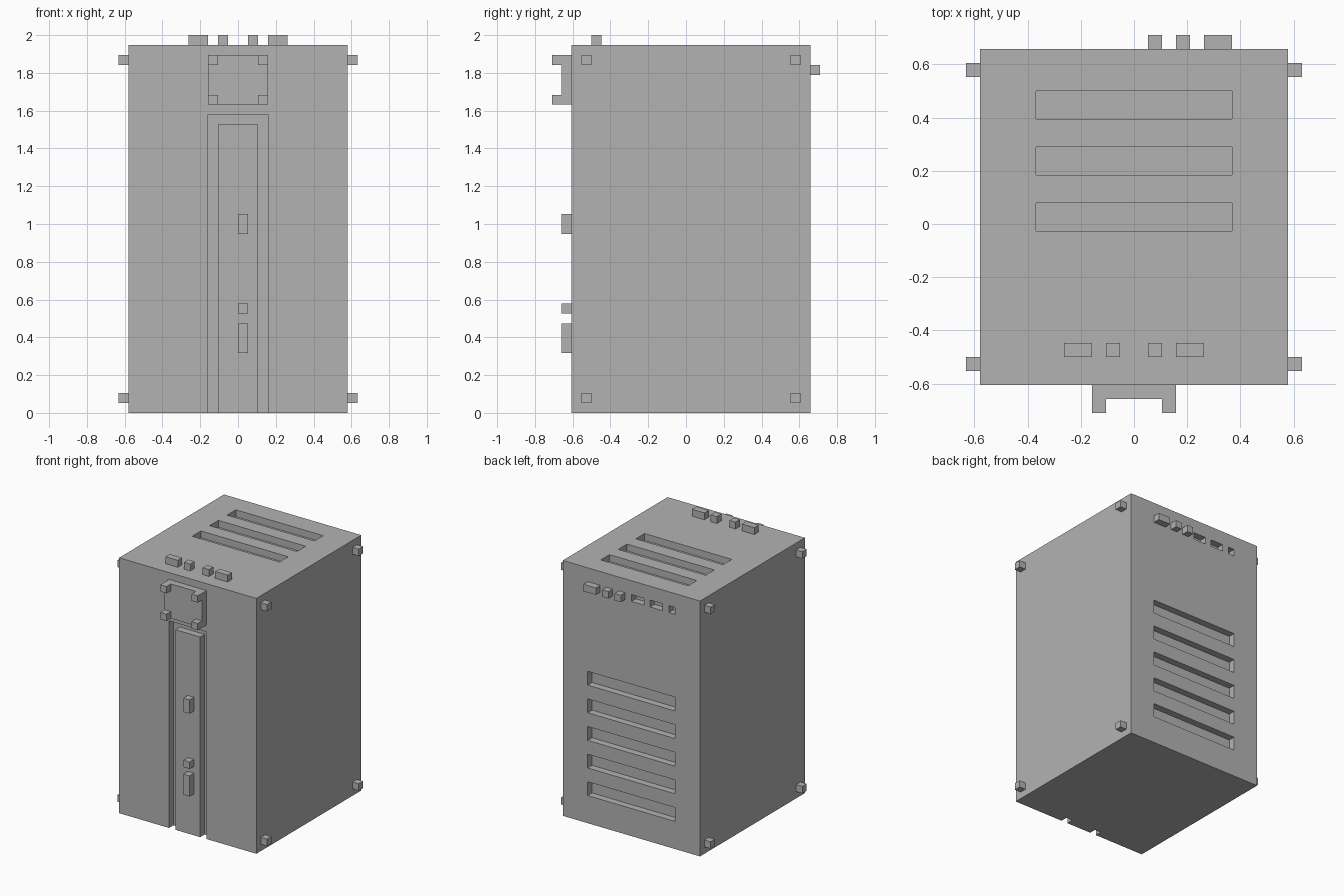
import bpy
import bmesh

cube = bpy.data.objects.get("Cube")
if cube:
    bpy.data.objects.remove(cube, do_unlink=True)

# Everything sits on a block grid: 38 units tall, 27 units deep
U = 2 / 38
HALF_DEPTH = 13.5

grey = bpy.data.materials.new("plain grey")
grey.use_nodes = True
colour = (0.45, 0.45, 0.45, 1)
grey.diffuse_color = colour
grey.node_tree.nodes["Principled BSDF"].inputs["Base Color"].default_value = colour


def point(x, y, z):
    return (x * U, (y - HALF_DEPTH) * U, z * U)


def add_box(bm, xs, ys, zs):
    verts = bmesh.ops.create_cube(bm, size=1)["verts"]
    for v in verts:
        v.co = point(xs[v.co.x > 0], ys[v.co.y > 0], zs[v.co.z > 0])


def finish(name, bm):
    bmesh.ops.recalc_face_normals(bm, faces=bm.faces[:])
    mesh = bpy.data.meshes.new(name)
    bm.to_mesh(mesh)
    bm.free()
    mesh.materials.append(grey)
    obj = bpy.data.objects.new(name, mesh)
    bpy.context.collection.objects.link(obj)
    return obj


def boxes(name, parts):
    bm = bmesh.new()
    for part in parts:
        add_box(bm, *part)
    return finish(name, bm)


FRONT, BACK, TOP, SIDE = 2, 26, 37, 11

# Main case
case = boxes("case", [((-SIDE, SIDE), (FRONT, BACK), (0, TOP))])

# Cutter: top vents, back vents, back sockets and the front groove
bm = bmesh.new()
for y in (13, 17, 21):
    add_box(bm, (-7, 7), (y, y + 2), (TOP - 1, TOP + 1))
for z in range(4, 21, 4):
    add_box(bm, (-7, 7), (BACK - 1, BACK + 1), (z, z + 2))
for xs in ((-2, 0), (-5, -3), (-7, -6)):
    add_box(bm, xs, (BACK - 1, BACK + 1), (34, 35))
outline = [(-3, -1), (-3, 30), (3, 30), (3, -1), (2, -1), (2, 29), (-2, 29), (-2, -1)]
groove = bm.faces.new([bm.verts.new(point(x, FRONT - 1, z)) for x, z in outline])
moved = bmesh.ops.extrude_face_region(bm, geom=[groove])["geom"]
bmesh.ops.translate(bm, vec=(0, 2 * U, 0),
                    verts=[g for g in moved if isinstance(g, bmesh.types.BMVert)])
cutter = finish("slot_cutter", bm)
cutter.hide_render = True

cut = case.modifiers.new("slots", "BOOLEAN")
cut.operation = "DIFFERENCE"
cut.solver = "EXACT"
cut.object = cutter
bpy.context.view_layer.objects.active = case
bpy.ops.object.modifier_apply(modifier=cut.name)
bpy.data.objects.remove(cutter, do_unlink=True)

# Front plate with a peg at each corner
boxes("front_plate", [((-3, 3), (FRONT - 1, FRONT), (31, 36))])
boxes("plate_pegs", [((x, x + 1), (0, 1), (z, z + 1)) for x in (-3, 2) for z in (31, 35)])

# Buttons on the front strip
boxes("front_buttons", [((0, 1), (FRONT - 1, FRONT), zs)
                        for zs in ((6, 9), (10, 11), (18, 20))])

# Knobs on the top, near the front
boxes("top_knobs", [(xs, (4, 5), (TOP, TOP + 1))
                    for xs in ((-5, -3), (-2, -1), (1, 2), (3, 5))])

# Plugs on the back, beside the sockets
boxes("back_plugs", [(xs, (BACK, BACK + 1), (34, 35))
                     for xs in ((1, 2), (3, 4), (5, 7))])

# Corner studs on both sides
for name, x in (("right_studs", -SIDE - 1), ("left_studs", SIDE)):
    boxes(name, [((x, x + 1), (y, y + 1), (z, z + 1)) for y in (3, 24) for z in (1, 35)])
